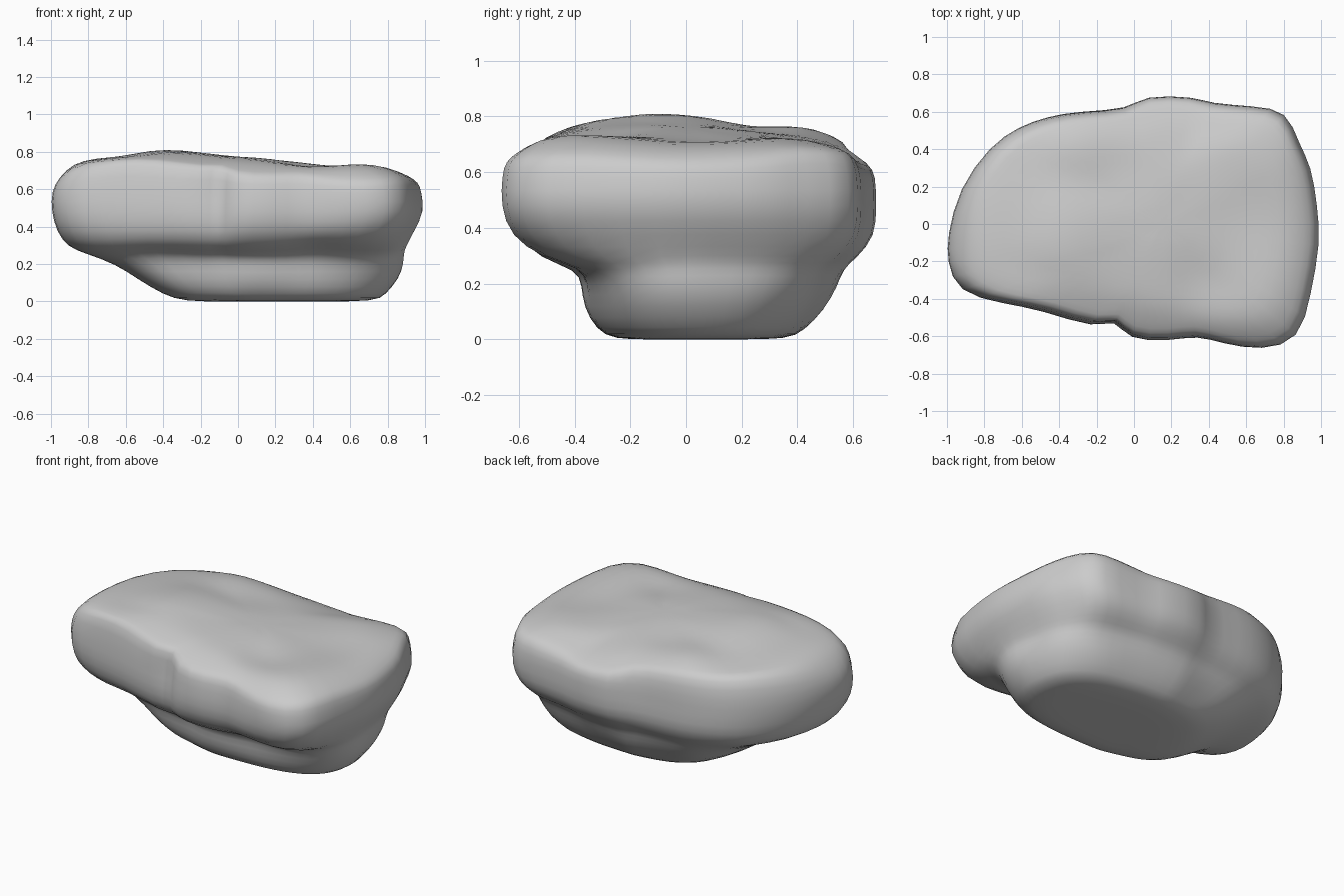
import bpy, bmesh
from math import atan2, cos, sin
from mathutils import Vector

if "Cube" in bpy.data.objects:
    bpy.data.objects.remove(bpy.data.objects["Cube"])

# widest outline of the boulder seen from above
OUTLINE = [(-1, -.07), (-1, -.2), (-.95, -.37), (-.7, -.43), (-.5, -.46), (-.2, -.57), (-.1, -.51),
           (-.04, -.63), (.2, -.63), (.34, -.6), (.48, -.645), (.69, -.68), (.9, -.63),
           (.955, -.38), (1.01, -.1), (.99, .1), (.96, .31), (.89, .43), (.83, .61),
           (.65, .63), (.4, .645), (.34, .68), (.04, .69), (-.02, .61), (-.3, .6),
           (-.46, .575), (-.62, .52), (-.77, .42), (-.94, .19)]

# z, then the x and y limits of the slice at that height
SLICES = [(.0, -.29, .74, -.26, .37), (.035, -.4, .79, -.32, .42), (.12, -.54, .87, -.355, .48),
          (.2, -.66, .9, -.365, .53), (.255, -.82, .9, -.4, .56), (.29, -.92, .91, -.55, .61),
          (.37, -.98, .95, -.65, .68), (.48, -1.01, 1.01, -.68, .68), (.59, -1.01, .99, -.67, .68)]

# top silhouette along x and along y
TOP_X = [(-1, .62), (-.88, .745), (-.76, .77), (-.6, .775), (-.4, .83), (-.15, .785),
         (.1, .77), (.4, .74), (.65, .745), (.8, .73), (.9, .69), (1, .6)]
TOP_Y = [(-.68, .6), (-.6, .69), (-.52, .73), (-.4, .775), (-.12, .83), (.1, .8),
         (.2, .765), (.45, .74), (.58, .7), (.68, .62)]

# soft lumps and dents: centre, radius, amount
LUMPS = [((-.3, .42, .72), .16, .03), ((.3, .5, .7), .15, -.03), ((.65, 0, .73), .2, -.03),
         ((.68, -.52, .68), .16, .02), ((-.09, -.53, .58), .1, -.02), ((.42, -.5, .28), .1, -.03),
         ((.4, -.28, .73), .15, -.02), ((-.45, -.4, .28), .1, -.03), ((.1, -.35, .18), .12, .03),
         ((.85, .15, .22), .13, -.03), ((.1, .5, .15), .12, .03), ((.5, .5, .2), .12, -.03),
         ((-.35, .4, .2), .14, .03), ((.6, .45, .12), .1, .03), ((-.15, -.3, .1), .1, -.02)]

CX = .15


def lookup(table, v):
    if v <= table[0][0]:
        return table[0][1]
    for (a, p), (b, q) in zip(table, table[1:]):
        if v <= b:
            return p + (q - p) * (v - a) / (b - a)
    return table[-1][1]


def top_height(x, y):
    dx, dy = .83 - lookup(TOP_X, x), .83 - lookup(TOP_Y, y)
    return .83 - max(dx, dy) - .25 * min(dx, dy)


def slice_ring(z, x0, x1, y0, y1):
    # low slices follow a plain rounded shape, high ones the full outline
    blend = min(1, max(0, (z - .15) / .25))
    pts = []
    for x, y in OUTLINE:
        u = (x - CX) / (1.01 - CX if x > CX else 1.01 + CX)
        v = y / .68
        a = atan2(v, u)
        k = (abs(cos(a)) ** 2.7 + abs(sin(a)) ** 2.7) ** (-1 / 2.7)
        u = u * blend + k * cos(a) * (1 - blend)
        v = v * blend + k * sin(a) * (1 - blend)
        pts.append((CX + u * (x1 - CX if u > 0 else CX - x0), v * (y1 if v > 0 else -y0), z))
    return pts


def cap_ring(t):
    pts = []
    for x, y in OUTLINE:
        px, py = CX + (x - CX) * t, y * t
        pts.append((px, py, max(top_height(px, py), .63)))
    return pts


# stack of slices, closed below and over the top
rings = [[(CX + (x - CX) * .5, y * .5, 0) for x, y, z in slice_ring(*SLICES[0])]]
rings += [slice_ring(*s) for s in SLICES]
rings += [cap_ring(t) for t in (.965, .9, .8, .68, .54, .4, .2)]

bm = bmesh.new()
loops = [[bm.verts.new(p) for p in ring] for ring in rings]
n = len(OUTLINE)
for lo, hi in zip(loops, loops[1:]):
    for i in range(n):
        j = (i + 1) % n
        bm.faces.new((lo[i], lo[j], hi[j], hi[i]))
bottom = bm.verts.new((CX, 0, 0))
crown = bm.verts.new((CX, 0, top_height(CX, 0)))
for i in range(n):
    j = (i + 1) % n
    bm.faces.new((bottom, loops[0][j], loops[0][i]))
    bm.faces.new((crown, loops[-1][i], loops[-1][j]))
bmesh.ops.recalc_face_normals(bm, faces=bm.faces)
bm.normal_update()

# push lumps out and dents in
moves = []
for v in bm.verts:
    push = sum(a * max(0, 1 - ((v.co - Vector(c)).length / (r * 1.6)) ** 2) ** 2
               for c, r, a in LUMPS)
    moves.append((v, v.normal * push))
for v, m in moves:
    v.co += m
    v.co.z = max(v.co.z, 0)

mesh = bpy.data.meshes.new("boulder")
bm.to_mesh(mesh)
bm.free()
boulder = bpy.data.objects.new("boulder", mesh)
bpy.context.collection.objects.link(boulder)
sub = boulder.modifiers.new("soften", 'SUBSURF')
sub.levels = sub.render_levels = 1
for p in mesh.polygons:
    p.use_smooth = True
